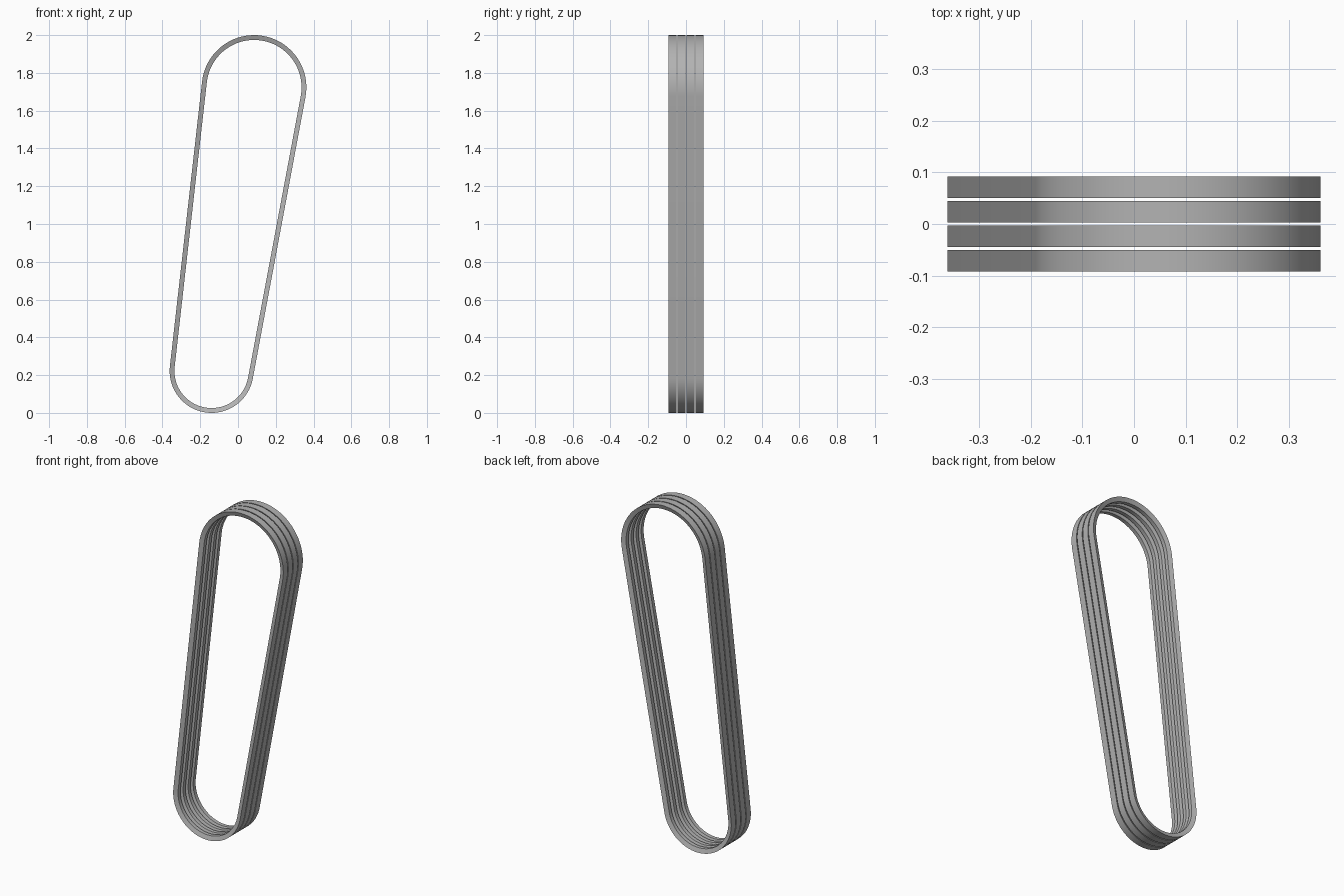
import bpy, bmesh, math
from mathutils import Vector

cube = bpy.data.objects.get("Cube")
if cube:
    bpy.data.objects.remove(cube, do_unlink=True)

# Material
GREY = (0.45, 0.45, 0.45, 1)
rubber = bpy.data.materials.new("grey rubber")
rubber.use_nodes = True
rubber.diffuse_color = GREY
rubber.node_tree.nodes["Principled BSDF"].inputs["Base Color"].default_value = GREY

# Two pulley circles that the belts wrap around (outer radii)
R_TOP, R_LOW = 0.277, 0.222
TOP = Vector((0.362 - R_TOP, 0, 2 - R_TOP))
LOW = Vector((-0.362 + R_LOW, 0, R_LOW))

# Wedge cross-section: wide outside, narrow inside
WIDTH, HEIGHT, PITCH = 0.0415, 0.0255, 0.0473
INNER = WIDTH - 2 * HEIGHT * math.tan(math.radians(20))
SECTION = [(0, -WIDTH / 2), (0, WIDTH / 2), (-HEIGHT, INNER / 2), (-HEIGHT, -INNER / 2)]
STEPS = 40


def belt_path():
    """Points and outward normals around both arcs, joined by tangents."""
    axis = TOP - LOW
    heading = math.atan2(axis.z, axis.x)
    spread = math.acos((R_LOW - R_TOP) / axis.length)
    path = []
    for centre, radius, start, sweep in (
            (TOP, R_TOP, heading - spread, 2 * spread),
            (LOW, R_LOW, heading + spread, 2 * math.pi - 2 * spread)):
        for i in range(STEPS + 1):
            a = start + sweep * i / STEPS
            normal = Vector((math.cos(a), 0, math.sin(a)))
            path.append((centre + normal * radius, normal))
    return path


def make_belt(name, y):
    bm = bmesh.new()
    rings = [[bm.verts.new(p + n * depth + Vector((0, y + side, 0)))
              for depth, side in SECTION] for p, n in belt_path()]
    for i, ring in enumerate(rings):
        after = rings[(i + 1) % len(rings)]
        for j in range(4):
            k = (j + 1) % 4
            bm.faces.new((ring[j], ring[k], after[k], after[j]))
    bmesh.ops.recalc_face_normals(bm, faces=bm.faces[:])
    mesh = bpy.data.meshes.new(name)
    bm.to_mesh(mesh)
    bm.free()
    mesh.materials.append(rubber)
    obj = bpy.data.objects.new(name, mesh)
    bpy.context.collection.objects.link(obj)
    return obj


# Four parallel belts
belts = [make_belt(f"belt_{i + 1}", (i - 1.5) * PITCH) for i in range(4)]
bpy.ops.object.select_all(action='DESELECT')
for belt in belts:
    belt.select_set(True)
bpy.context.view_layer.objects.active = belts[0]
bpy.ops.object.shade_smooth_by_angle(angle=math.radians(30))
